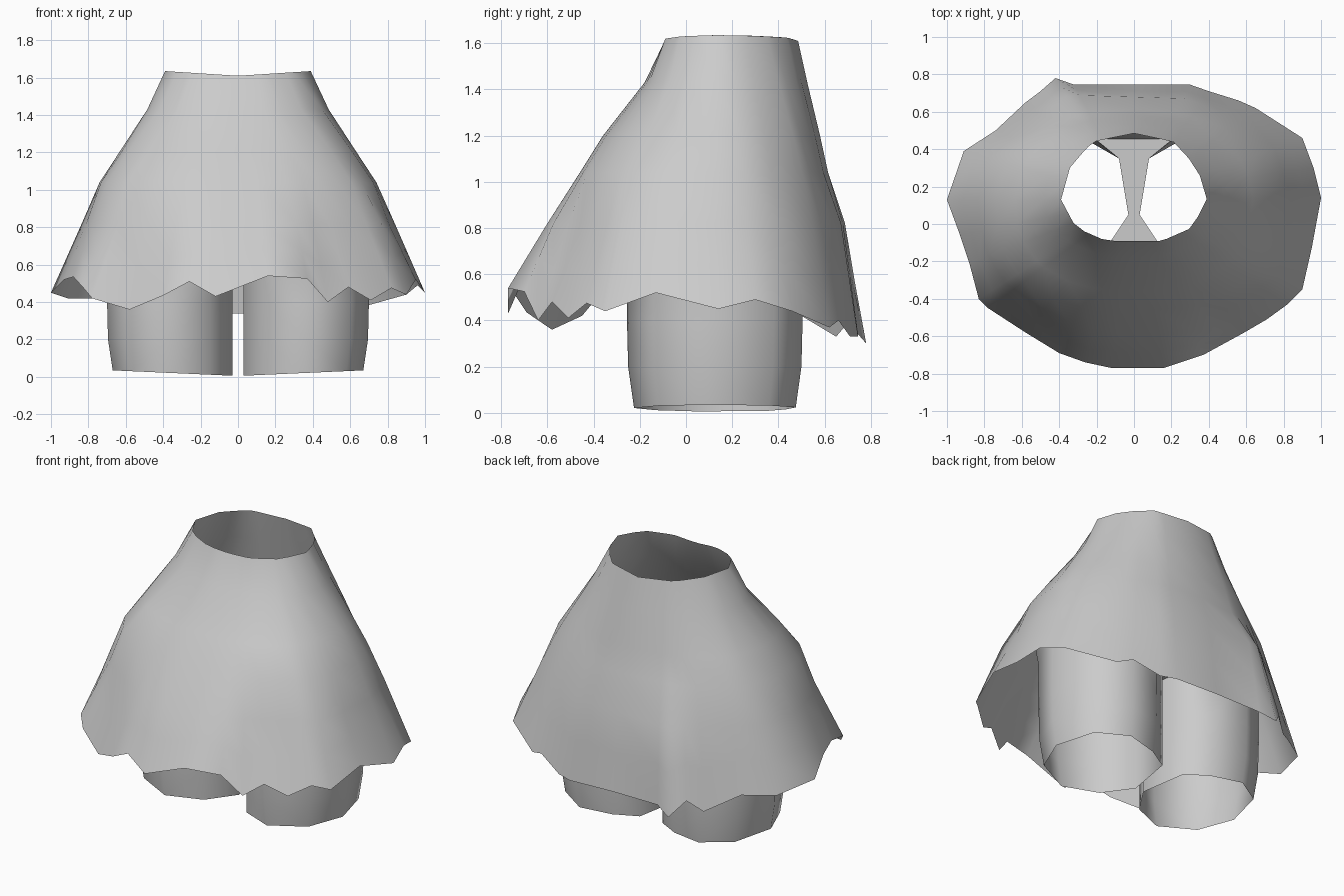
import bpy, bmesh, math

if "Cube" in bpy.data.objects:
    bpy.data.objects.remove(bpy.data.objects["Cube"])

grey = bpy.data.materials.new("plain grey")
grey.diffuse_color = (0.6, 0.6, 0.6, 1)
grey.use_nodes = True
grey.node_tree.nodes["Principled BSDF"].inputs["Base Color"].default_value = grey.diffuse_color


def make(name, bm, angle):
    bmesh.ops.recalc_face_normals(bm, faces=bm.faces)
    mesh = bpy.data.meshes.new(name)
    bm.to_mesh(mesh)
    bm.free()
    mesh.materials.append(grey)
    ob = bpy.data.objects.new(name, mesh)
    bpy.context.collection.objects.link(ob)
    bpy.ops.object.select_all(action='DESELECT')
    ob.select_set(True)
    bpy.context.view_layer.objects.active = ob
    bpy.ops.object.shade_smooth_by_angle(angle=math.radians(angle))
    return ob


def bridge(bm, a, b):
    n = len(a)
    for i in range(n):
        bm.faces.new((a[i], a[(i + 1) % n], b[(i + 1) % n], b[i]))


# Skirt: ragged hem points, anticlockwise from the right side
hem = [(1, .14, .45), (.96, .3, .49), (.9, .46, .44), (.65, .62, .37), (.56, .66, .40),
       (.4, .71, .33), (.3, .745, .33), (0, .745, .34), (-.32, .745, .34), (-.42, .78, .30),
       (-.5, .71, .40), (-.58, .65, .33), (-.74, .5, .42), (-.91, .39, .42), (-1, .13, .45),
       (-.93, -.06, .52), (-.88, -.21, .535), (-.83, -.4, .48), (-.78, -.45, .42),
       (-.58, -.58, .36), (-.4, -.69, .435), (-.26, -.74, .51), (-.12, -.77, .43),
       (.16, -.77, .54), (.37, -.70, .525), (.48, -.64, .40), (.59, -.58, .48),
       (.71, -.51, .41), (.82, -.43, .475), (.9, -.35, .44), (.95, -.13, .52)]
CY = 0.13

# Rings between waist and hips: height, half width, front y, back y, front and back roundness
rings = [(1.43, .485, -.18, .525, 2.1, 2.1), (1.2, .635, -.36, .58, 2.4, 2.1),
         (1.04, .74, -.46, .615, 2.6, 2.1)]
# Angular outlines of the waist and of the ring where the flare starts
waist = [(.39, .13), (.34, .3), (.21, .44), (0, .485), (-.22, .44), (-.34, .31),
         (-.39, .13), (-.31, -.02), (-.15, -.09), (.15, -.09), (.31, -.02)]
flare = [(.84, .15), (.73, .46), (.3, .67), (-.35, .69), (-.57, .52), (-.78, .36),
         (-.84, .11), (-.79, -.15), (-.72, -.29), (-.5, -.45), (-.25, -.6), (.28, -.6),
         (.46, -.46), (.53, -.45), (.78, -.27)]


def ring_point(p, ring):
    z, w, front, back, nf, nb = ring
    t = math.atan2(p[1] - CY, p[0])
    d, n = (back - CY, nb) if math.sin(t) > 0 else (CY - front, nf)
    r = (abs(math.cos(t) / w) ** n + abs(math.sin(t) / d) ** n) ** (-1 / n)
    return r * math.cos(t), CY + r * math.sin(t), z


def polygon_point(p, poly, z):
    # where the ray from the axis towards p meets the outline
    t = math.atan2(p[1] - CY, p[0])
    c, s = math.cos(t), math.sin(t)
    best = 0
    for (ax, ay), (bx, by) in zip(poly, poly[1:] + poly[:1]):
        ay, by = ay - CY, by - CY
        u, v = c * ay - s * ax, c * by - s * bx
        if u * v <= 0 and u != v:
            k = u / (u - v)
            best = max(best, c * (ax + k * (bx - ax)) + s * (ay + k * (by - ay)))
    return best * c, CY + best * s, z


bm = bmesh.new()
rows = [[polygon_point(p, waist, 1.61) for p in hem]]
rows[0] = [(x, y, z + .025 * abs(x) / .39) for x, y, z in rows[0]]
rows += [[ring_point(p, r) for p in hem] for r in rings]
rows.append([polygon_point(p, flare, .82) for p in hem])
rows.append([tuple(a + (b - a) * 0.5 for a, b in zip(u, h)) for u, h in zip(rows[-1], hem)])
rows.append(hem)
loops = [[bm.verts.new(c) for c in row] for row in rows]
for a, b in zip(loops, loops[1:]):
    bridge(bm, a, b)
make("skirt", bm, 80)

# Shorts: two open leg tubes joined by a crotch strip, with hips rising inside the skirt
section = [(.03, .05), (.08, .35), (.22, .43), (.42, .475), (.6, .36),
           (.67, .1), (.58, -.12), (.36, -.225), (.15, -.13)]


def leg_row(side, z, grow):
    row = []
    for x, y in section:
        g = grow if x > .2 else 0
        row.append((side * (x + g * (x - .33) / .34), y + g * (y - CY) / .35,
                    z + (0.03 * x / .67 if z < .1 else 0)))
    return row


bm = bmesh.new()
tops = []
for side in (1, -1):
    loops = [[bm.verts.new(c) for c in leg_row(side, z, g)]
             for z, g in ((.005, 0), (.2, .025), (.4, .03), (.7, .03))]
    for a, b in zip(loops, loops[1:]):
        bridge(bm, a, b)
    tops.append(loops[-1])
right, left = tops
order = (2, 1, 0, 8)
for i, j in zip(order, order[1:]):
    bm.faces.new((right[i], right[j], left[j], left[i]))
rim = [right[i] for i in range(8, 1, -1)] + [left[i] for i in range(2, 9)]
hips = [bm.verts.new((v.co.x, CY + (v.co.y - CY) * 1.15, .88)) for v in rim]
bridge(bm, rim, hips)
make("shorts", bm, 60)
